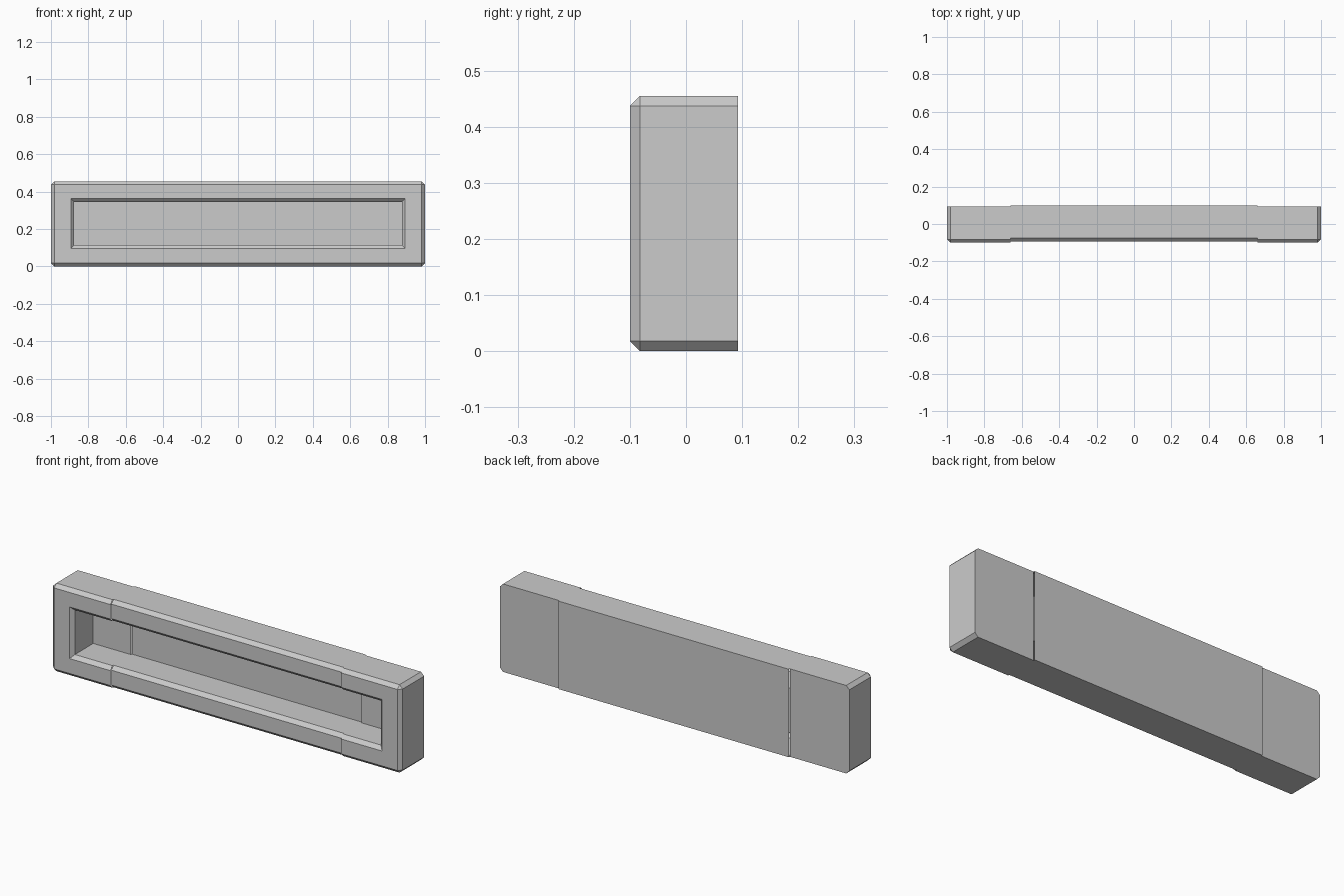
import bpy, bmesh

if "Cube" in bpy.data.objects:
    bpy.data.objects.remove(bpy.data.objects["Cube"])

HEIGHT, FRONT, BACK = 0.455, -0.1, 0.093
CH = 0.018          # chamfer width
SPLIT = 0.66        # where the end sections meet the middle
STEP = 0.007        # backward shift of the middle section


def full_body():
    """Chamfered box with a framed recess in its front."""
    bm = bmesh.new()
    bmesh.ops.create_cube(bm, size=1)
    for v in bm.verts:
        v.co.x *= 2
        v.co.y = FRONT if v.co.y < 0 else BACK
        v.co.z = 0 if v.co.z < 0 else HEIGHT

    # chamfer every edge except those around the back
    edges = [e for e in bm.edges if min(v.co.y for v in e.verts) < 0]
    bmesh.ops.bevel(bm, geom=edges, offset=CH, offset_type='OFFSET',
                    segments=1, profile=0.5, affect='EDGES')

    # frame opening, sloped lip, then the recess floor: half width, bottom, top, y
    bm.normal_update()
    face = min(bm.faces, key=lambda f: f.calc_center_median().y)
    for w, z0, z1, y in ((0.894, 0.095, 0.362, FRONT),
                         (0.876, 0.114, 0.344, FRONT + CH),
                         (0.876, 0.114, 0.344, 0.068)):
        bmesh.ops.inset_individual(bm, faces=[face], thickness=0.01)
        mid_z = face.calc_center_median().z
        for v in face.verts:
            v.co = (w if v.co.x > 0 else -w, y, z1 if v.co.z > mid_z else z0)
    return bm


def cut(bm, x, side):
    """Keep only the part on the given side of x, leaving the cut open."""
    geom = bm.verts[:] + bm.edges[:] + bm.faces[:]
    bmesh.ops.bisect_plane(bm, geom=geom, plane_co=(x, 0, 0),
                           plane_no=(side, 0, 0), clear_inner=True)


def finish(name, bm):
    bm.normal_update()
    mesh = bpy.data.meshes.new(name)
    bm.to_mesh(mesh)
    bm.free()
    ob = bpy.data.objects.new(name, mesh)
    bpy.context.collection.objects.link(ob)
    return ob


# middle section, set slightly back
bm = full_body()
cut(bm, -SPLIT, 1)
cut(bm, SPLIT, -1)
bmesh.ops.translate(bm, verts=bm.verts, vec=(0, STEP, 0))
finish("middle_section", bm)

# end sections, mirrored across the centre
bm = full_body()
cut(bm, SPLIT, 1)
ends = finish("end_sections", bm)
mirror = ends.modifiers.new("mirror", 'MIRROR')
mirror.use_axis[0] = True
mirror.use_mirror_merge = False
